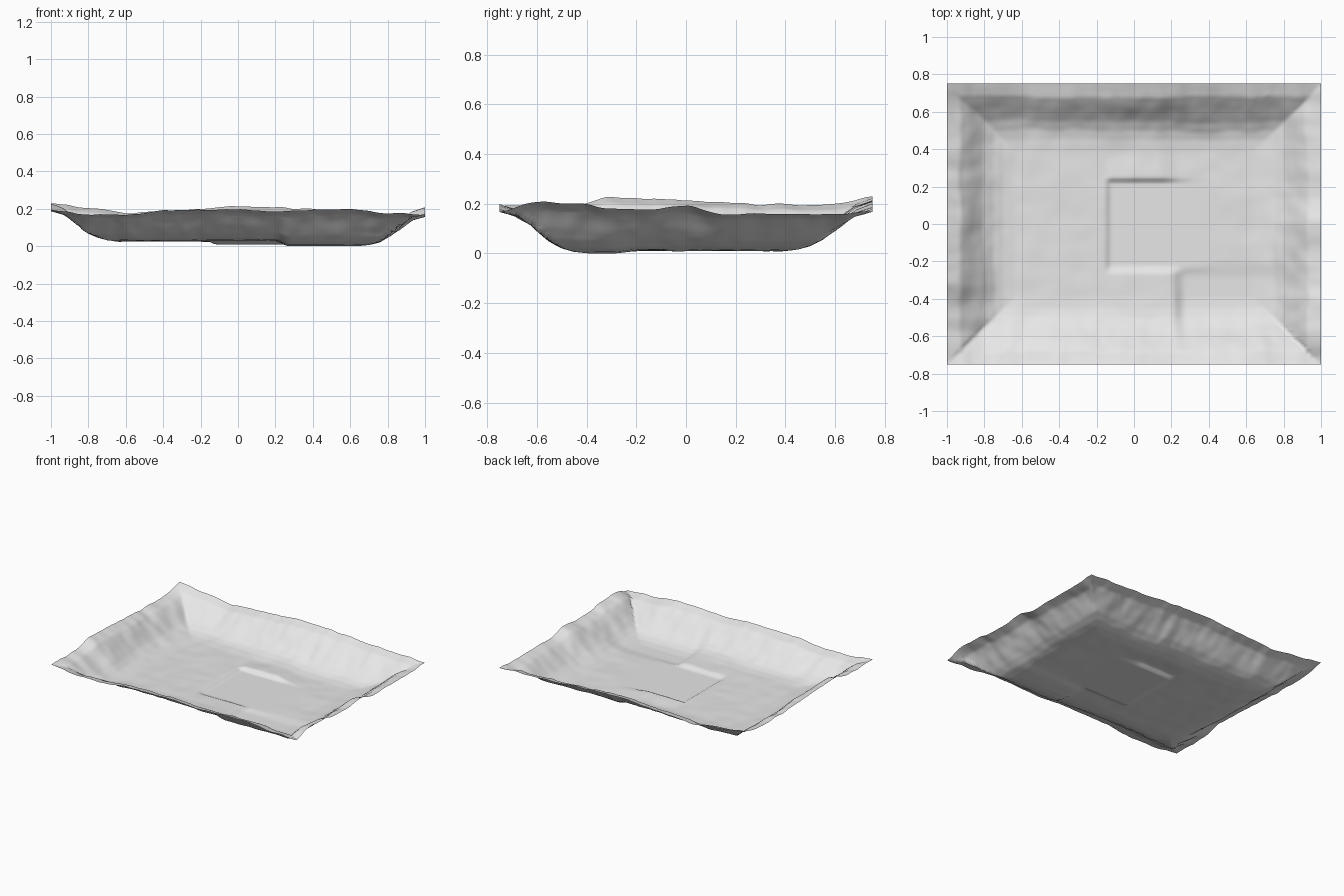
import bpy, bmesh
from mathutils import noise, Vector

if "Cube" in bpy.data.objects:
    bpy.data.objects.remove(bpy.data.objects["Cube"])

HX, HY = 1.0, 0.75
NX, NY = 160, 120

# rim heights at equal steps along each side (low to high x or y)
FRONT = [.195, .175, .17, .195, .2, .2, .19, .197, .2, .18, .172]
BACK = [.232, .21, .18, .19, .2, .215, .21, .2, .185, .18, .172]
RIGHT = [.172, .21, .207, .185, .182, .195, .162, .165, .16, .16, .172]
LEFT = [.195, .193, .195, .228, .22, .215, .207, .2, .2, .2, .232]
# wall section: distance in from the rim, share of rim height
WALL = [(0, 1), (.07, .87), (.11, .69), (.15, .49), (.2, .26), (.25, .11), (.3, .035), (.36, 0)]


def smooth(a, b, v):
    t = max(0.0, min(1.0, (v - a) / (b - a)))
    return t * t * (3 - 2 * t)


def along(heights, t):
    f = max(0.0, min(.99999, t)) * (len(heights) - 1)
    i = int(f)
    s = smooth(0, 1, f - i)
    return heights[i] * (1 - s) + heights[i + 1] * s


def wall_share(d):
    for (d0, s0), (d1, s1) in zip(WALL, WALL[1:]):
        if d <= d1:
            return s0 + (s1 - s0) * (d - d0) / (d1 - d0)
    return 0.0


def wave(x, y, scale, seed):
    return noise.noise(Vector((x * scale, y * scale, seed)))


def floor_height(x, y):
    # gently raised west side, lower east side
    east = smooth(.16, .28, x + .12 * y)
    z = .03 * (1 - east) + .014 * east
    z += .004 * wave(x, y, 4, 3.1) + .003 * wave(x, y, 10, 7.7)
    # flat south-east patch
    low = smooth(.2, .28, x) * (1 - smooth(-.3, -.18, y))
    z = z * (1 - low) + .003 * low
    # level sunken pad in the middle, with a step on its north and west edges
    pad = smooth(-.16, -.12, x) * (1 - smooth(.22, .245, y))
    pad *= smooth(-.27, -.22, y) * (1 - smooth(.3, .5, x))
    z = z * (1 - pad) + .013 * pad
    # raised lip behind the pad
    lip = smooth(.22, .245, y) * (1 - smooth(.25, .38, y))
    lip *= smooth(-.16, -.12, x) * (1 - smooth(.2, .34, x))
    return z + .008 * lip


def height(x, y):
    dx, dy = HX - abs(x), HY - abs(y)
    d = min(dx, dy)
    if dx < dy:
        rim, u = along(RIGHT if x > 0 else LEFT, (y + HY) / (2 * HY)), y
    else:
        rim, u = along(BACK if y > 0 else FRONT, (x + HX) / (2 * HX)), x
    # ripples running down the walls
    on_wall = smooth(.0, .08, d) * (1 - smooth(.24, .34, d))
    d2 = d + on_wall * (.018 * wave(x, y, 5, 1.3) + .008 * wave(x, y, 13, 5.2))
    s = wall_share(d2)
    base = floor_height(x, y)
    z = base + (rim - base) * s
    return z + .006 * s * wave(u, 0, 14, 2.4 + (x > y))


# tray sheet
bm = bmesh.new()
bmesh.ops.create_grid(bm, x_segments=NX, y_segments=NY, size=1)
for v in bm.verts:
    v.co.y *= HY
    v.co.z = height(v.co.x, v.co.y)
low = min(v.co.z for v in bm.verts)
for v in bm.verts:
    v.co.z -= low
for f in bm.faces:
    f.smooth = True
mesh = bpy.data.meshes.new("tray_sheet")
bm.to_mesh(mesh)
bm.free()
tray = bpy.data.objects.new("tray_sheet", mesh)
bpy.context.collection.objects.link(tray)

# colour
grey = bpy.data.materials.new("light grey")
grey.diffuse_color = (.8, .8, .8, 1)
grey.use_nodes = True
grey.node_tree.nodes["Principled BSDF"].inputs["Base Color"].default_value = grey.diffuse_color
mesh.materials.append(grey)
